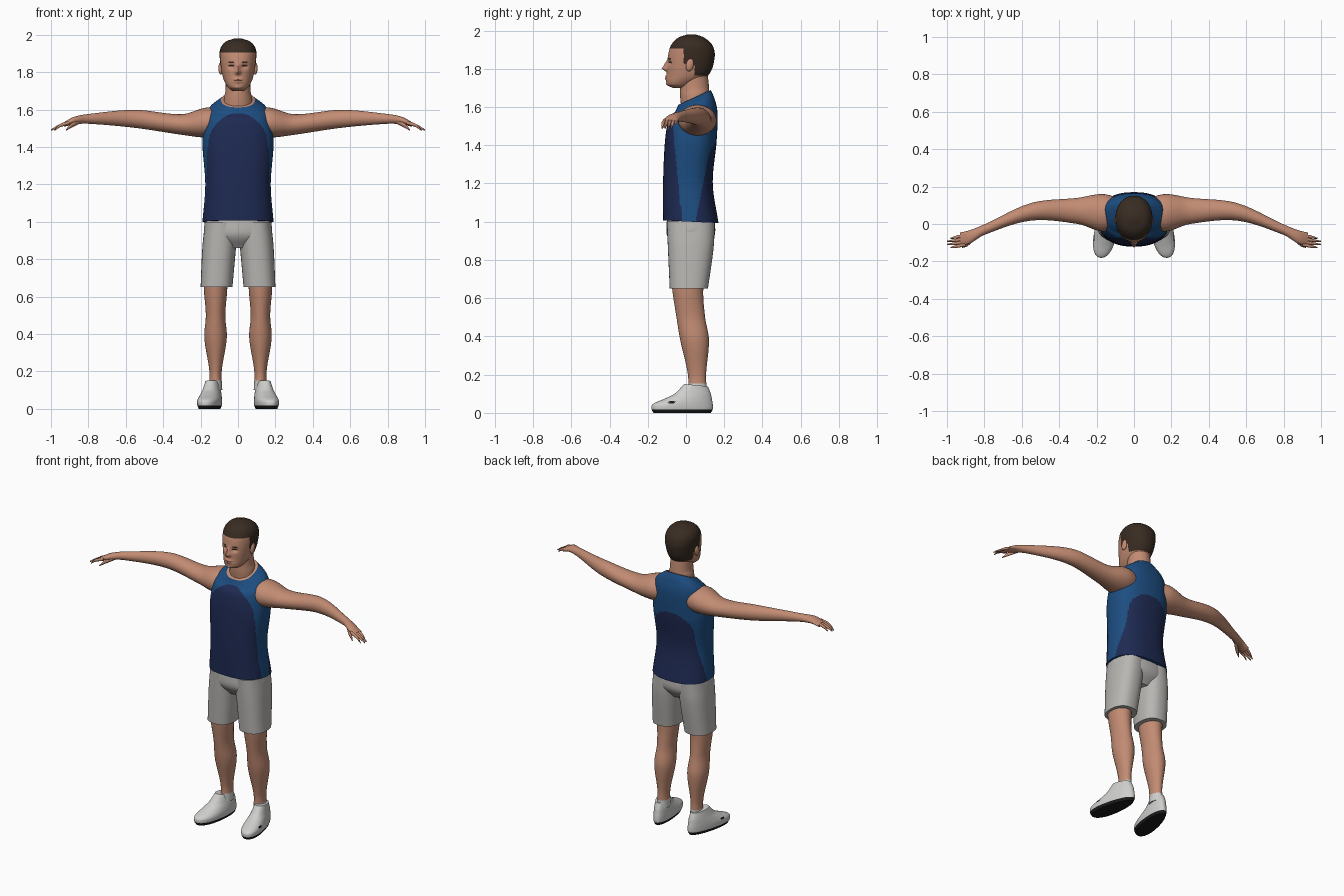
import bpy, bmesh
from math import sin, cos, tau, exp, copysign, radians
from mathutils import Vector, Matrix

cube = bpy.data.objects.get("Cube")
if cube:
    bpy.data.objects.remove(cube)


def material(name, red, green, blue):
    colour = (red, green, blue, 1)
    mat = bpy.data.materials.new(name)
    mat.use_nodes = True
    mat.diffuse_color = colour
    shader = mat.node_tree.nodes["Principled BSDF"]
    shader.inputs["Base Color"].default_value = colour
    shader.inputs["Roughness"].default_value = 0.8
    return mat


SKIN = material("skin", 0.54, 0.26, 0.17)
LIPS = material("lips", 0.42, 0.17, 0.12)
HAIR = material("dark brown hair", 0.04, 0.025, 0.016)
NAVY = material("navy cloth", 0.013, 0.023, 0.085)
BLUE = material("blue cloth", 0.012, 0.075, 0.22)
GREY = material("light grey cloth", 0.48, 0.47, 0.45)
WHITE = material("shoe white", 0.62, 0.62, 0.61)
BLACK = material("sole black", 0.01, 0.01, 0.01)


def resample(rings, rows):
    """Smooth curve through the rings, evenly spaced along its length."""
    points = [Vector(ring) for ring in rings]
    dist = [0.0]
    for a, b in zip(points, points[1:]):
        dist.append(dist[-1] + (b - a).length)
    last = len(points) - 1
    slopes = []
    for i in range(last + 1):
        lo, hi = max(i - 1, 0), min(i + 1, last)
        slopes.append((points[hi] - points[lo]) / (dist[hi] - dist[lo]))
    result, i = [], 0
    for row in range(rows + 1):
        along = dist[last] * row / rows
        while i < last - 1 and along > dist[i + 1]:
            i += 1
        span = dist[i + 1] - dist[i]
        t = (along - dist[i]) / span
        u = 1 - t
        start, end = points[i], points[i + 1]
        ease = t * t * (t + 3 * u)
        result.append(start.lerp(end, ease)
                      + (slopes[i] * u - slopes[i + 1] * t) * (span * t * u))
    return result


def finish(name, bm, mats, rule=None):
    """Turn a bmesh into a smooth object, coloured by a rule."""
    bmesh.ops.recalc_face_normals(bm, faces=bm.faces)
    if rule:
        for face in bm.faces:
            face.material_index = mats.index(rule(face.calc_center_median()))
    mesh = bpy.data.meshes.new(name)
    bm.to_mesh(mesh)
    bm.free()
    for mat in mats:
        mesh.materials.append(mat)
    part = bpy.data.objects.new(name, mesh)
    bpy.context.collection.objects.link(part)
    bpy.ops.object.select_all(action='DESELECT')
    part.select_set(True)
    bpy.context.view_layer.objects.active = part
    bpy.ops.object.shade_smooth_by_angle(angle=radians(45))


def loft(name, rings, mats, rows=24, segs=32, power=2.0, upright=True,
         rule=None, warp=None):
    """Skin over rings of centre x, y, z, two radii and a tilt."""
    bm = bmesh.new()
    loops = []
    for cx, cy, cz, wide, deep, tilt in resample(rings, rows):
        loop = []
        for j in range(segs):
            c, s = cos(tau * j / segs), sin(tau * j / segs)
            a = wide * copysign(abs(c) ** (2 / power), c)
            b = deep * copysign(abs(s) ** (2 / power), s)
            if upright:
                co = Vector((cx + a, cy + b, cz + tilt * b))
            else:
                co = Vector((cx, cy + a, cz + b))
            loop.append(bm.verts.new(warp(co) if warp else co))
        loops.append(loop)
    for lower, upper in zip(loops, loops[1:]):
        for j in range(segs):
            k = (j + 1) % segs
            bm.faces.new((lower[j], lower[k], upper[k], upper[j]))
    bm.faces.new(loops[0])
    bm.faces.new(loops[-1])
    finish(name, bm, mats, rule)


def level(z, front, back, half_width, tilt=0, x=0):
    """Horizontal ring from its front and back limits."""
    return x, (front + back) / 2, z, half_width, (back - front) / 2, tilt


# Sleeveless shirt with arched front and back panels
NECK_OPENING = Vector((0, 0.045, 1.65))


def inside_arch(c, half_width, base, height):
    rise = max(0, c.z - base) / height
    return (c.x / half_width) ** 2 + rise ** 2 < 1


def shirt_colour(c):
    if (c - NECK_OPENING).length < 0.02:
        return SKIN
    up = c.z - 1
    if c.y < 0.03:
        side_seam = c.y < -0.02 - up / 10
        panel = inside_arch(c, 0.16, 1.4, 0.18) if up > 0.4 else side_seam
    else:
        side_seam = c.y > 0.05 + up / 5
        panel = inside_arch(c, 0.14, 1.33, 0.11) if up > 0.33 else side_seam
    return NAVY if panel else BLUE


loft("shirt", [
    level(1, -0.12, 0.17, 0.19, tilt=-0.05),
    level(1.2, -0.12, 0.14, 0.175),
    level(1.42, -0.11, 0.16, 0.19),
    level(1.55, -0.09, 0.165, 0.175, tilt=0.1),
    level(1.61, -0.055, 0.15, 0.15, tilt=0.3),
    level(1.65, -0.04, 0.13, 0.09, tilt=0.45),
], [BLUE, NAVY, SKIN], rows=100, segs=128, power=2.4, rule=shirt_colour)

# Neck
loft("neck", [
    level(1.57, -0.02, 0.11, 0.08),
    level(1.66, -0.03, 0.12, 0.075, tilt=0.2),
    level(1.71, -0.03, 0.12, 0.066),
    level(1.8, -0.02, 0.11, 0.066),
], [SKIN])


# Head: features are pushed out of or into the smooth skull
def face_shape(co):
    across, z, y = abs(co.x), co.z, co.y

    def push(x, height, width, tall, depth):
        co.y += depth * exp(-((across - x) / width) ** 2 - ((z - height) / tall) ** 2)

    if y < -0.02:
        push(0.035, 1.83, 0.017, 0.012, 0.012)   # eye socket
        push(0, 1.82, 0.01, 0.02, -0.015)        # nose bridge
        push(0, 1.8, 0.014, 0.012, -0.022)       # nose tip
        push(0, 1.755, 0.025, 0.012, -0.01)      # mouth
        push(0, 1.755, 0.03, 0.003, 0.005)       # gap between lips
        push(0, 1.715, 0.02, 0.01, -0.005)       # chin
    return co


def head_colour(c):
    across = abs(c.x)
    if c.y > 0.045:
        hairline = 1.765
    elif c.y > -0.012:
        hairline = 1.825
    else:
        hairline = 1.905
    brow_or_eye = (abs(across - 0.035) < 0.015
                   and min(abs(c.z - 1.853), abs(c.z - 1.833)) < 0.003)
    if c.z > hairline or (c.y < -0.05 and brow_or_eye):
        return HAIR
    if c.y < -0.05 and across < 0.024 and abs(c.z - 1.755) < 0.006 - across / 10:
        return LIPS
    return SKIN


loft("head", [
    level(1.7, -0.07, 0, 0.03),
    level(1.72, -0.1, 0.04, 0.055),
    level(1.77, -0.1, 0.12, 0.08),
    level(1.86, -0.095, 0.15, 0.096),
    level(1.92, -0.08, 0.14, 0.096),
    level(1.96, -0.045, 0.1, 0.07),
    level(1.98, 0.01, 0.05, 0.02),
], [SKIN, HAIR, LIPS], rows=110, segs=128, power=2.15,
    rule=head_colour, warp=face_shape)

# Seat of the shorts
loft("shorts_seat", [
    level(0.86, -0.05, 0.1, 0.09),
    level(0.93, -0.1, 0.15, 0.178),
    level(1.02, -0.1, 0.15, 0.175),
], [GREY], segs=48, power=2.3)


def leg_colour(c):
    return WHITE if c.z < 0.155 else SKIN  # sock below the bare leg


def shoe_colour(c):
    vent = abs(c.x) > 0.19 and abs(c.y + 0.075) < 0.015 and abs(c.z - 0.055) < 0.005
    return BLACK if vent or c.z < 0.02 else WHITE


for side, word in ((1, "left"), (-1, "right")):
    # Leg of the shorts
    loft(word + "_shorts_leg", [
        level(0.65, -0.085, 0.115, 0.085, x=side * 0.115),
        level(0.87, -0.095, 0.145, 0.09, x=side * 0.1),
        level(1, -0.1, 0.15, 0.088, x=side * 0.088),
    ], [GREY], segs=40, power=2.4)

    # Leg and sock
    middle = side * 0.12
    loft(word + "_leg", [
        level(0.1, 0.01, 0.11, 0.036, x=middle),
        level(0.2, 0.01, 0.105, 0.033, x=middle),
        level(0.38, -0.03, 0.12, 0.06, x=middle),
        level(0.5, -0.05, 0.1, 0.052, x=middle),
        level(0.63, -0.07, 0.09, 0.062, x=middle),
        level(0.72, -0.08, 0.1, 0.065, x=middle),
    ], [SKIN, WHITE], rows=60, rule=leg_colour)

    # Shoe, turned outward and broader at the toe
    def shoe_shape(co):
        co.x = side * (0.145 - co.y / 6) + co.x * (1 - co.y)
        return co

    loft(word + "_shoe", [
        level(0, -0.17, 0.13, 0.05),
        level(0.02, -0.18, 0.14, 0.057),
        level(0.045, -0.175, 0.14, 0.058),
        level(0.075, -0.11, 0.135, 0.053),
        level(0.1, -0.06, 0.13, 0.047),
        level(0.145, -0.01, 0.115, 0.037, tilt=-0.1),
    ], [WHITE, BLACK], rows=48, segs=64, power=2.2,
        rule=shoe_colour, warp=shoe_shape)

    # Arm with palm
    def limb(name, rows, count=16, segs=16):
        rings = [(side * x, y, z, wide, tall, 0) for x, y, z, wide, tall in rows]
        loft(word + name, rings, [SKIN], count, segs, upright=False)

    limb("_arm", [
        (0.08, 0.06, 1.53, 0.08, 0.07), (0.17, 0.06, 1.53, 0.1, 0.08),
        (0.3, 0.07, 1.52, 0.07, 0.055), (0.55, 0.065, 1.55, 0.047, 0.048),
        (0.8, -0.03, 1.55, 0.028, 0.026), (0.88, -0.07, 1.54, 0.036, 0.02),
        (0.93, -0.08, 1.52, 0.034, 0.012)], count=70, segs=32)

    # Fingers fan out from the palm and droop
    for i, finger in enumerate(("index", "middle", "ring", "little")):
        y = -0.11 + i / 60
        tip = 1 if finger in ("middle", "ring") else 0.98
        limb(f"_{finger}_finger", [
            (0.9, y, 1.53, 0.009, 0.01),
            (0.95, y - 0.01, 1.515, 0.008, 0.009),
            (tip, y - 0.016, 1.49, 0.003, 0.004)])
    limb("_thumb", [
        (0.84, -0.06, 1.54, 0.014, 0.012), (0.89, -0.105, 1.515, 0.013, 0.012),
        (0.92, -0.125, 1.49, 0.004, 0.004)])

    # Ear
    bm = bmesh.new()
    bmesh.ops.create_uvsphere(bm, u_segments=20, v_segments=12, radius=1)
    place = (Matrix.Translation((side * 0.092, 0.02, 1.82))
             @ Matrix.Rotation(radians(-12), 4, 'X')
             @ Matrix.Diagonal((0.013, 0.02, 0.034, 1)))
    bmesh.ops.transform(bm, matrix=place, verts=bm.verts)
    finish(word + "_ear", bm, [SKIN])
